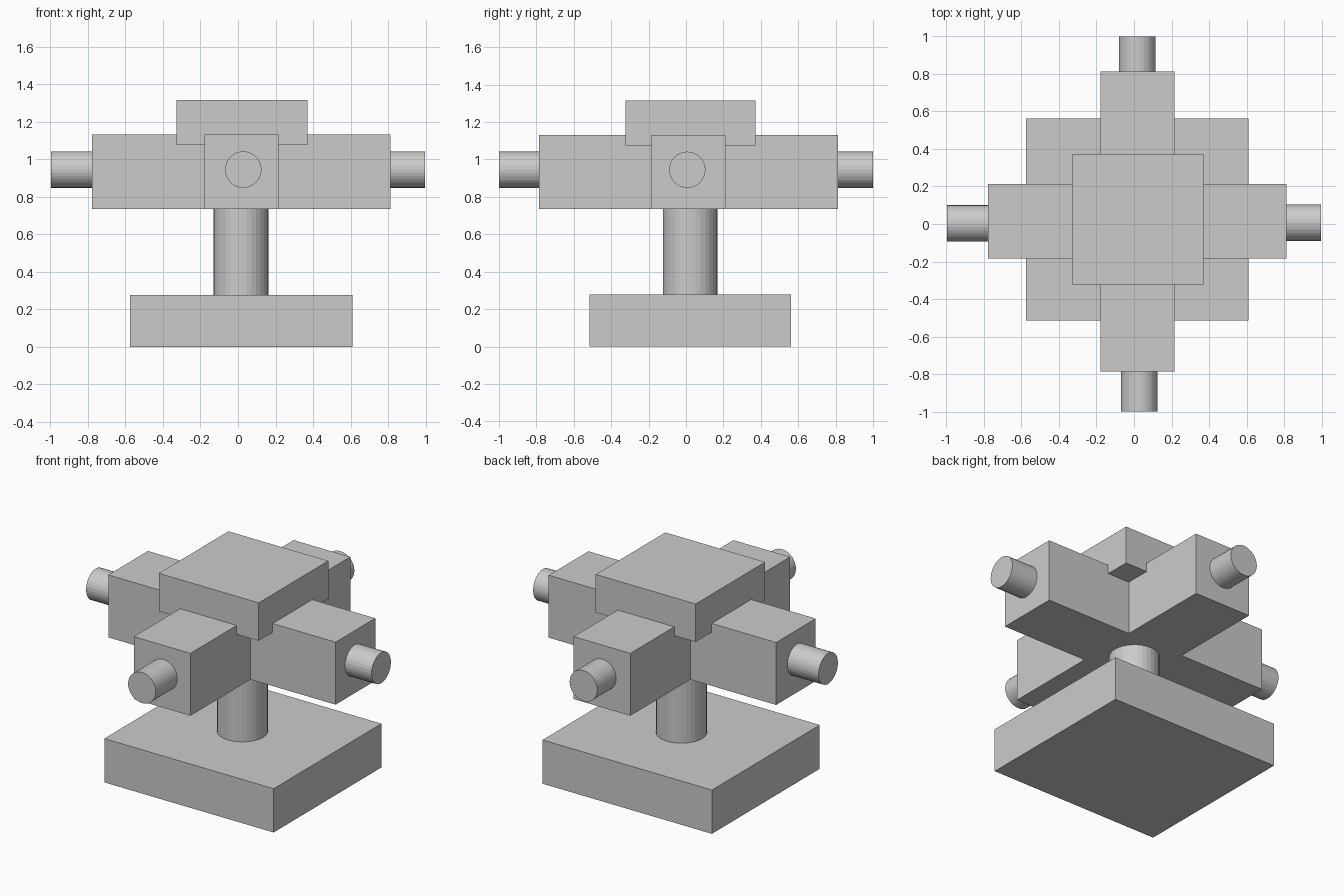
import bpy
import bmesh
from math import pi
from mathutils import Matrix, Vector

if "Cube" in bpy.data.objects:
    bpy.data.objects.remove(bpy.data.objects["Cube"])


def finish(name, bm):
    bmesh.ops.recalc_face_normals(bm, faces=bm.faces)
    mesh = bpy.data.meshes.new(name)
    bm.to_mesh(mesh)
    bm.free()
    obj = bpy.data.objects.new(name, mesh)
    bpy.context.collection.objects.link(obj)
    return obj


def prism(name, outline, z0, z1):
    bm = bmesh.new()
    face = bm.faces.new([bm.verts.new((x, y, z0)) for x, y in outline])
    top = bmesh.ops.extrude_face_region(bm, geom=[face])["geom"]
    verts = [v for v in top if isinstance(v, bmesh.types.BMVert)]
    bmesh.ops.translate(bm, verts=verts, vec=(0, 0, z1 - z0))
    return finish(name, bm)


def block(name, x0, x1, y0, y1, z0, z1):
    return prism(name, [(x0, y0), (x1, y0), (x1, y1), (x0, y1)], z0, z1)


def rod(name, start, end, radius):
    a, b = Vector(start), Vector(end)
    turn = (b - a).to_track_quat('Z', 'Y').to_matrix().to_4x4()
    bm = bmesh.new()
    bmesh.ops.create_cone(bm, cap_ends=True, segments=32, radius1=radius,
                          radius2=radius, depth=(b - a).length,
                          matrix=Matrix.Translation((a + b) / 2) @ turn)
    return finish(name, bm)


# Base slab and column
block("base", -0.575, 0.61, -0.515, 0.562, 0, 0.277)
rod("column", (0.016, 0.022, 0.25), (0.016, 0.022, 0.76), 0.146)

# Cross-shaped hub with four arms
L, R, F, B = -0.779, 0.812, -0.785, 0.812      # arm ends
l, r, f, b = -0.179, 0.217, -0.184, 0.212      # arm sides
prism("cross_hub", [(l, F), (r, F), (r, f), (R, f), (R, b), (r, b),
                    (r, B), (l, B), (l, b), (L, b), (L, f), (l, f)],
      0.736, 1.131)

# Cap sunk into the top of the hub
block("cap", -0.328, 0.371, -0.323, 0.372, 1.075, 1.315)

# Pegs at the arm ends
z = 0.945
pegs = {
    "left_peg": ((-0.72, 0.003, z), (-0.997, 0.003, z)),
    "right_peg": ((0.75, 0.007, z), (0.997, 0.007, z)),
    "front_peg": ((0.028, -0.72, z), (0.028, -1.0, z)),
    "back_peg": ((0.017, 0.75, z), (0.017, 1.0, z)),
}
for name, (start, end) in pegs.items():
    rod(name, start, end, 0.097)
